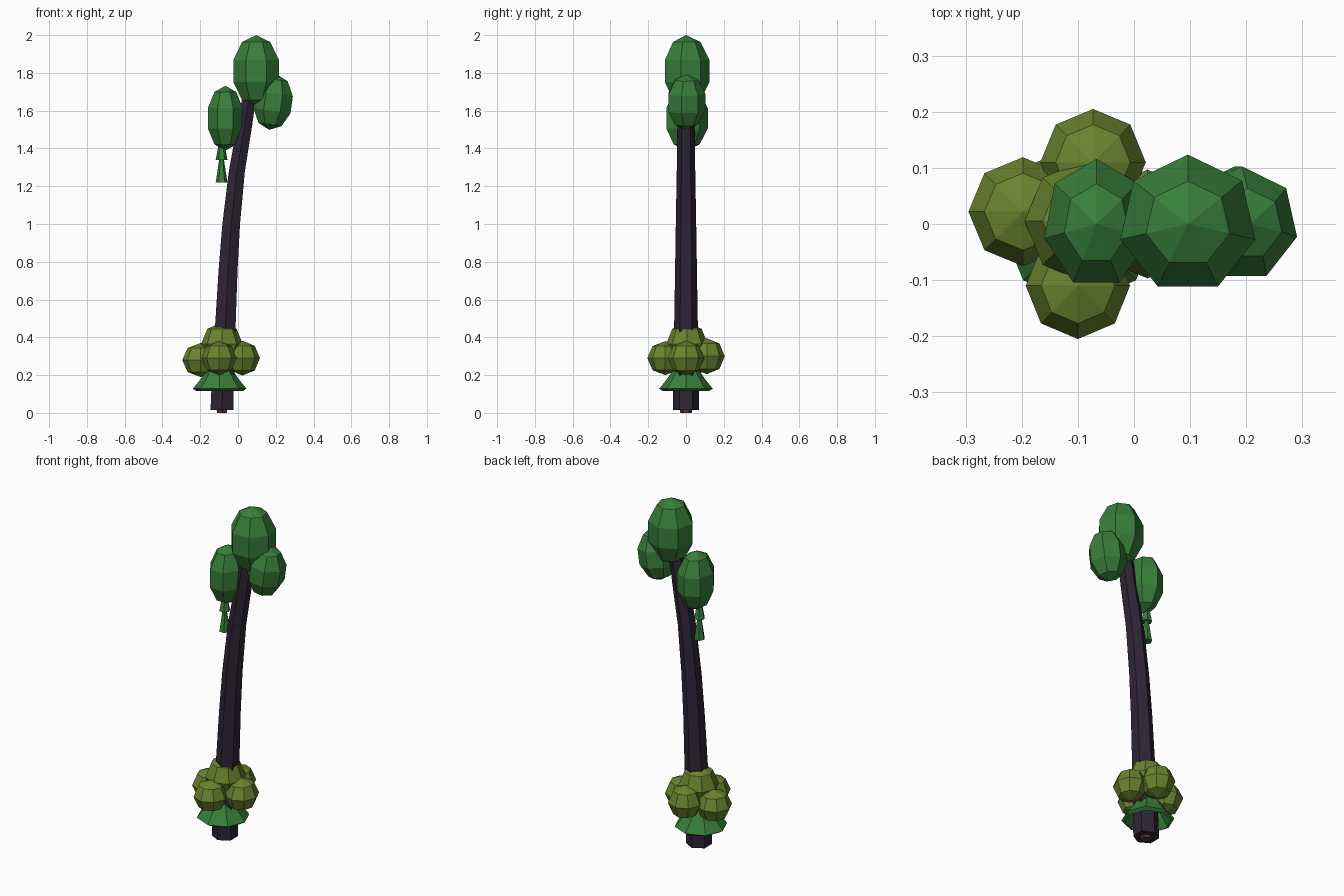
import bpy
import math

cube = bpy.data.objects.get("Cube")
if cube:
    bpy.data.objects.remove(cube)


def material(name, rgb):
    m = bpy.data.materials.new(name)
    m.use_nodes = True
    m.diffuse_color = (*rgb, 1)
    m.node_tree.nodes["Principled BSDF"].inputs["Base Color"].default_value = (*rgb, 1)
    return m


leaf = material("leaf green", (0.04, 0.21, 0.043))
olive = material("olive bush", (0.145, 0.23, 0.028))
bark = material("dark bark", (0.027, 0.018, 0.036))
core = material("brown core", (0.1, 0.035, 0.02))


def clump(name, center, radii, mat, segments, rings, lean=0):
    """Low-poly ellipsoid leaning towards +x by lean degrees."""
    bpy.ops.mesh.primitive_uv_sphere_add(segments=segments, ring_count=rings, radius=1, location=center,
                                         rotation=(0, math.radians(lean), 0))
    ob = bpy.context.object
    ob.name = name
    ob.scale = radii
    ob.data.materials.append(mat)
    return ob


def tube(name, sections, sides, mat, turn=0.0, cap_start=True, cap_end=True):
    """Loft rings given as (x, z, radius)."""
    verts, faces = [], []
    for x, z, r in sections:
        for i in range(sides):
            a = 2 * math.pi * i / sides + turn
            verts.append((x + r * math.cos(a), r * math.sin(a), z))
    for k in range(len(sections) - 1):
        for i in range(sides):
            j = (i + 1) % sides
            faces.append((k * sides + i, k * sides + j, (k + 1) * sides + j, (k + 1) * sides + i))
    if cap_start:
        faces.append(tuple(reversed(range(sides))))
    if cap_end:
        faces.append(tuple(range(len(verts) - sides, len(verts))))
    me = bpy.data.meshes.new(name)
    me.from_pydata(verts, [], faces)
    me.materials.append(mat)
    ob = bpy.data.objects.new(name, me)
    bpy.context.collection.objects.link(ob)
    return ob


# Curved hexagonal trunk and its exposed core
tube("trunk", [(-0.085, 0.015, 0.07), (-0.077, 0.28, 0.066), (-0.065, 0.5, 0.062),
               (-0.053, 0.75, 0.058), (-0.036, 1.0, 0.054), (-0.006, 1.28, 0.049),
               (0.035, 1.52, 0.046), (0.07, 1.74, 0.04)], 6, bark, math.pi / 6)
tube("trunk_core", [(-0.085, 0.0, 0.03), (-0.085, 0.03, 0.034)], 6, core, math.pi / 6)

# Crown clumps
clump("top_crown", (0.096, 0, 1.81), (0.13, 0.13, 0.19), leaf, 7, 5)
clump("right_crown", (-0.067, 0, 1.56), (0.1, 0.122, 0.172), leaf, 7, 5)
clump("left_crown", (0.186, 0, 1.645), (0.107, 0.108, 0.148), leaf, 7, 5, 8)

# Hanging tendril of two stacked cones
for i, (low, high) in enumerate([(1.34, 1.44), (1.22, 1.345)]):
    tube(f"tendril_{i + 1}", [(-0.087, low, 0.031), (-0.087, high, 0.012)], 6, leaf)

# Flared leaf collar, open underneath
tube("leaf_collar", [(-0.097, 0.115, 0.122), (-0.097, 0.128, 0.142), (-0.097, 0.18, 0.1),
                     (-0.097, 0.225, 0.07), (-0.097, 0.25, 0.03)], 8, leaf, 0, cap_start=False)

# Bushes around the trunk foot
bushes = {
    "middle_bush": ((-0.085, 0.005, 0.365), (0.11, 0.11, 0.113)),
    "back_bush": ((-0.073, 0.11, 0.3), (0.094, 0.095, 0.095)),
    "front_bush": ((-0.1, -0.11, 0.29), (0.093, 0.095, 0.09)),
    "right_bush": ((-0.198, 0.022, 0.28), (0.097, 0.097, 0.09)),
    "left_bush": ((0.024, 0.0, 0.29), (0.092, 0.097, 0.092)),
}
for name, (center, radii) in bushes.items():
    clump(name, center, radii, olive, 8, 4)
